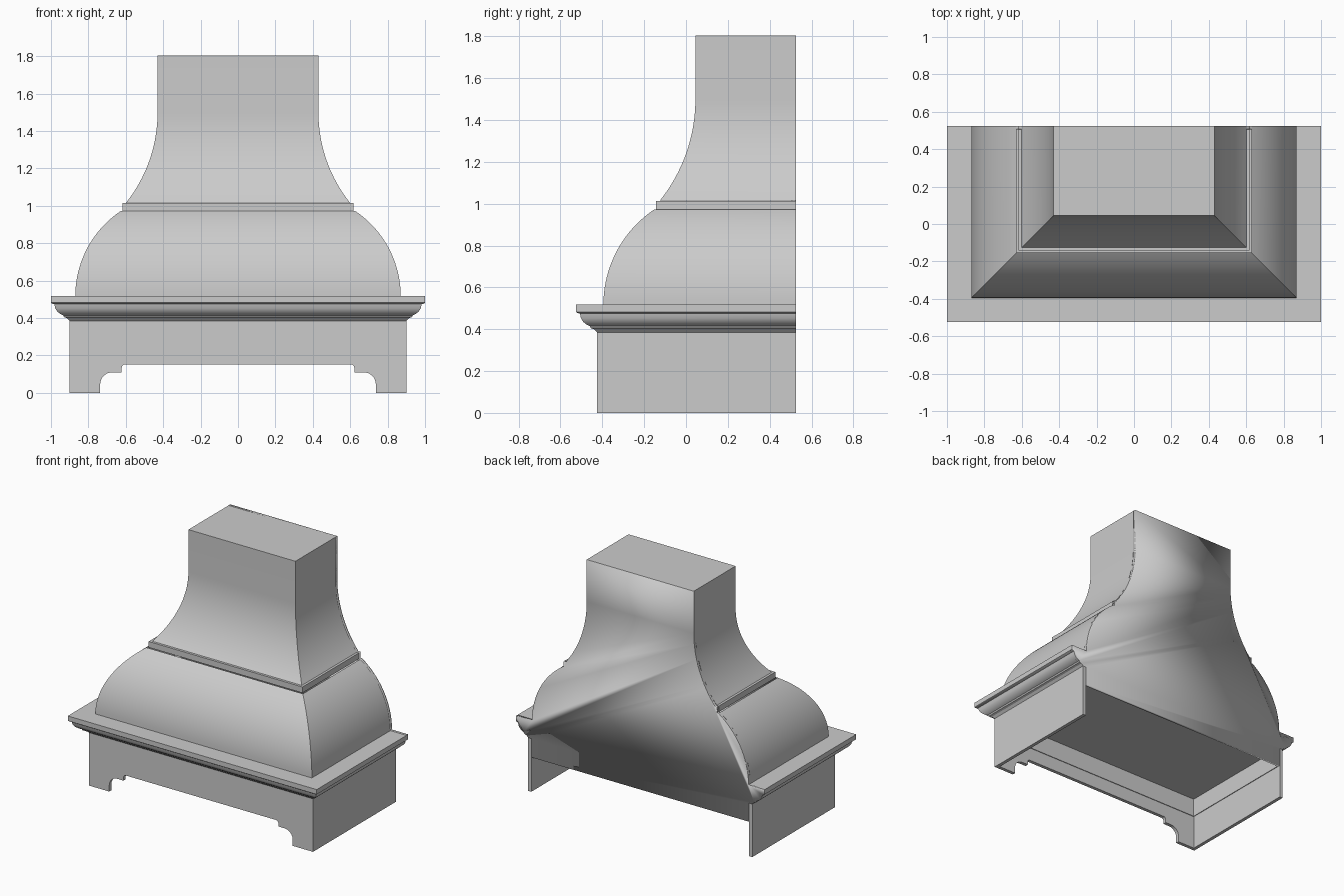
import bpy, bmesh, math
from mathutils import Vector

cube = bpy.data.objects.get("Cube")
if cube:
    bpy.data.objects.remove(cube, do_unlink=True)

BACK = 0.525      # plane of the wall side
SHIFT = 0.475     # front of a ring lies at SHIFT - half width
WALL = 0.025      # apron board thickness
APRON_TOP = 0.385

paint = bpy.data.materials.new("light_grey_paint")
paint.use_nodes = True
GREY = (0.6, 0.6, 0.6, 1)
paint.diffuse_color = GREY
paint.node_tree.nodes["Principled BSDF"].inputs["Base Color"].default_value = GREY


def finish(name, bm):
    mesh = bpy.data.meshes.new(name)
    bm.to_mesh(mesh)
    bm.free()
    mesh.materials.append(paint)
    obj = bpy.data.objects.new(name, mesh)
    bpy.context.collection.objects.link(obj)
    bpy.ops.object.select_all(action='DESELECT')
    obj.select_set(True)
    bpy.context.view_layer.objects.active = obj
    bpy.ops.object.shade_smooth_by_angle(angle=math.radians(25))
    return obj


def loft(name, profile, top=False, bottom=False):
    """Three-sided mitred sweep of (half width, height) points, open at the wall."""
    bm = bmesh.new()
    rings = []
    for h, z in profile:
        corners = ((-h, BACK), (-h, SHIFT - h), (h, SHIFT - h), (h, BACK))
        rings.append([bm.verts.new((x, y, z)) for x, y in corners])
    for a, b in zip(rings, rings[1:]):
        for i in range(3):
            bm.faces.new((a[i], a[i + 1], b[i + 1], b[i]))
    if top:
        bm.faces.new(rings[-1])
    if bottom:
        bm.faces.new(rings[0][::-1])
    return finish(name, bm)


def arc(cx, cz, r, start, end, steps):
    angles = [math.radians(start + (end - start) * i / steps) for i in range(steps + 1)]
    return [(cx + r * math.cos(a), cz + r * math.sin(a)) for a in angles]


def box(name, low, high):
    bm = bmesh.new()
    bmesh.ops.create_cube(bm, size=1)
    low, high = Vector(low), Vector(high)
    for v in bm.verts:
        v.co = (low + high) / 2 + v.co * (high - low)
    return finish(name, bm)


# Profiles, bottom to top
crown = [(0.9, APRON_TOP), (0.915, 0.4), (0.93, 0.405), (0.935, 0.415),
         (0.95, 0.422), (0.966, 0.435), (0.977, 0.452), (0.982, 0.474),
         (0.995, 0.478), (1, 0.482), (1, 0.517)]
bell = arc(0.322, 0.517, 0.548, 0, 56, 20)
band = [(0.618, 0.971), (0.618, 1.014)]
chimney = arc(1.207, 1.5, 0.777, 218.7, 180, 20) + [(0.43, 1.805)]

loft("crown_moulding", crown, top=True, bottom=True)
loft("lower_bell", bell)
loft("middle_band", band, top=True, bottom=True)
loft("upper_chimney", chimney, top=True)

# Wall-side panel following the whole silhouette, dropping behind the apron
inner = 0.9 - WALL
side = [(inner, 0.25), (inner, APRON_TOP)] + crown + bell + band + chimney
outline = side + [(-x, z) for x, z in reversed(side)]
bm = bmesh.new()
bm.faces.new([bm.verts.new((x, BACK, z)) for x, z in reversed(outline)])
panel = finish("back_panel", bm)
solid = panel.modifiers.new("thickness", 'SOLIDIFY')
solid.thickness = 0.02
solid.offset = -1

# Front apron with a stepped, rounded cutout between two feet
front = SHIFT - 0.9
half = [(0.9, APRON_TOP), (0.9, 0), (0.737, 0)]
half += arc(0.672, 0.045, 0.065, 0, 90, 8) + [(0.622, 0.11)]
half += arc(0.604, 0.134, 0.018, 0, 90, 4)
outline = half + [(-x, z) for x, z in reversed(half)]
bm = bmesh.new()
face = bm.faces.new([bm.verts.new((x, front, z)) for x, z in outline])
made = bmesh.ops.extrude_face_region(bm, geom=[face])
for v in made["geom"]:
    if isinstance(v, bmesh.types.BMVert):
        v.co.y += WALL
bmesh.ops.recalc_face_normals(bm, faces=bm.faces)
finish("front_apron", bm)

# Side aprons and the thin liner strips inside them
for label, s in (("left", 1), ("right", -1)):
    xs = sorted((s * 0.9, s * inner))
    box(label + "_apron", (xs[0], front + WALL, 0), (xs[1], BACK, APRON_TOP))
    xs = sorted((s * inner, s * (inner - 0.005)))
    box(label + "_liner", (xs[0], front + WALL, 0.25), (xs[1], BACK - 0.02, APRON_TOP))
box("front_liner", (-inner, front + WALL, 0.25), (inner, front + WALL + 0.005, APRON_TOP))
